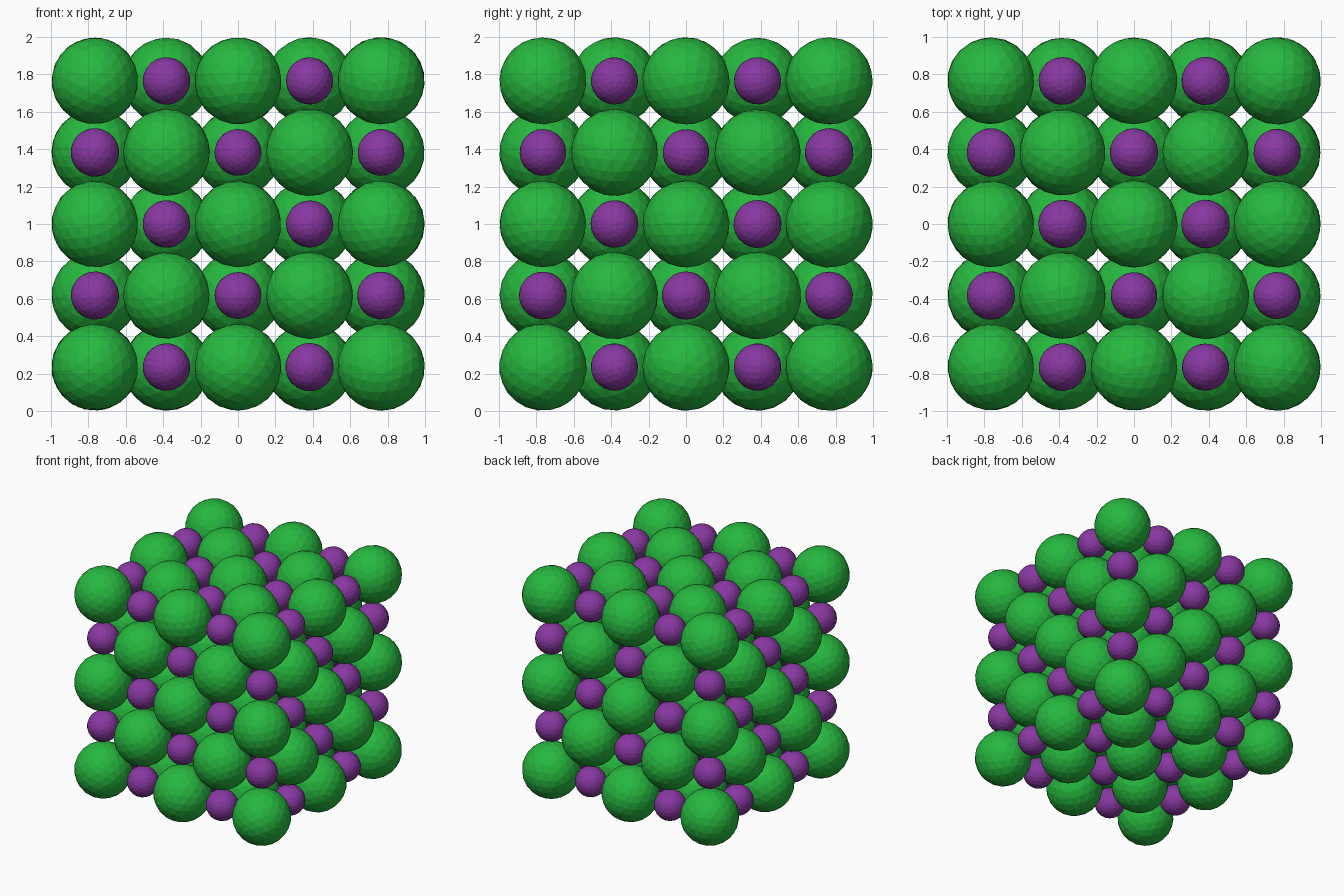
import bpy, random
from math import tau

if "Cube" in bpy.data.objects:
    bpy.data.objects.remove(bpy.data.objects["Cube"])

random.seed(4)
N = 5            # ions per edge
STEP = 0.3825    # distance between neighbouring ions


def material(name, color):
    m = bpy.data.materials.new(name)
    m.diffuse_color = color
    m.use_nodes = True
    m.node_tree.nodes["Principled BSDF"].inputs["Base Color"].default_value = m.diffuse_color
    return m


def ion_mesh(name, radius, mat):
    # Faceted ball shared by every ion of one kind
    bpy.ops.mesh.primitive_ico_sphere_add(subdivisions=3, radius=radius)
    ob = bpy.context.object
    mesh = ob.data
    mesh.name = name
    mesh.materials.append(mat)
    bpy.data.objects.remove(ob)
    return mesh


large = ion_mesh("large_ion", 0.234, material("green", (0.02, 0.48, 0.05, 1)))
small = ion_mesh("small_ion", 0.129, material("purple", (0.25, 0.04, 0.36, 1)))

# Alternating cubic lattice: large ions at the corners, small ones between
half = (N - 1) / 2
for i in range(N):
    for j in range(N):
        for k in range(N):
            is_large = (i + j + k) % 2 == 0
            mesh = large if is_large else small
            ob = bpy.data.objects.new(f"{mesh.name}_{i}{j}{k}", mesh)
            ob.location = ((i - half) * STEP, (j - half) * STEP, 1 + (k - half) * STEP)
            # each ball is turned differently and varies slightly in size
            ob.rotation_euler = [random.uniform(0, tau) for _ in range(3)]
            s = random.uniform(0.985, 1.0) if is_large else random.uniform(0.97, 1.01)
            ob.scale = (s, s, s)
            bpy.context.collection.objects.link(ob)
